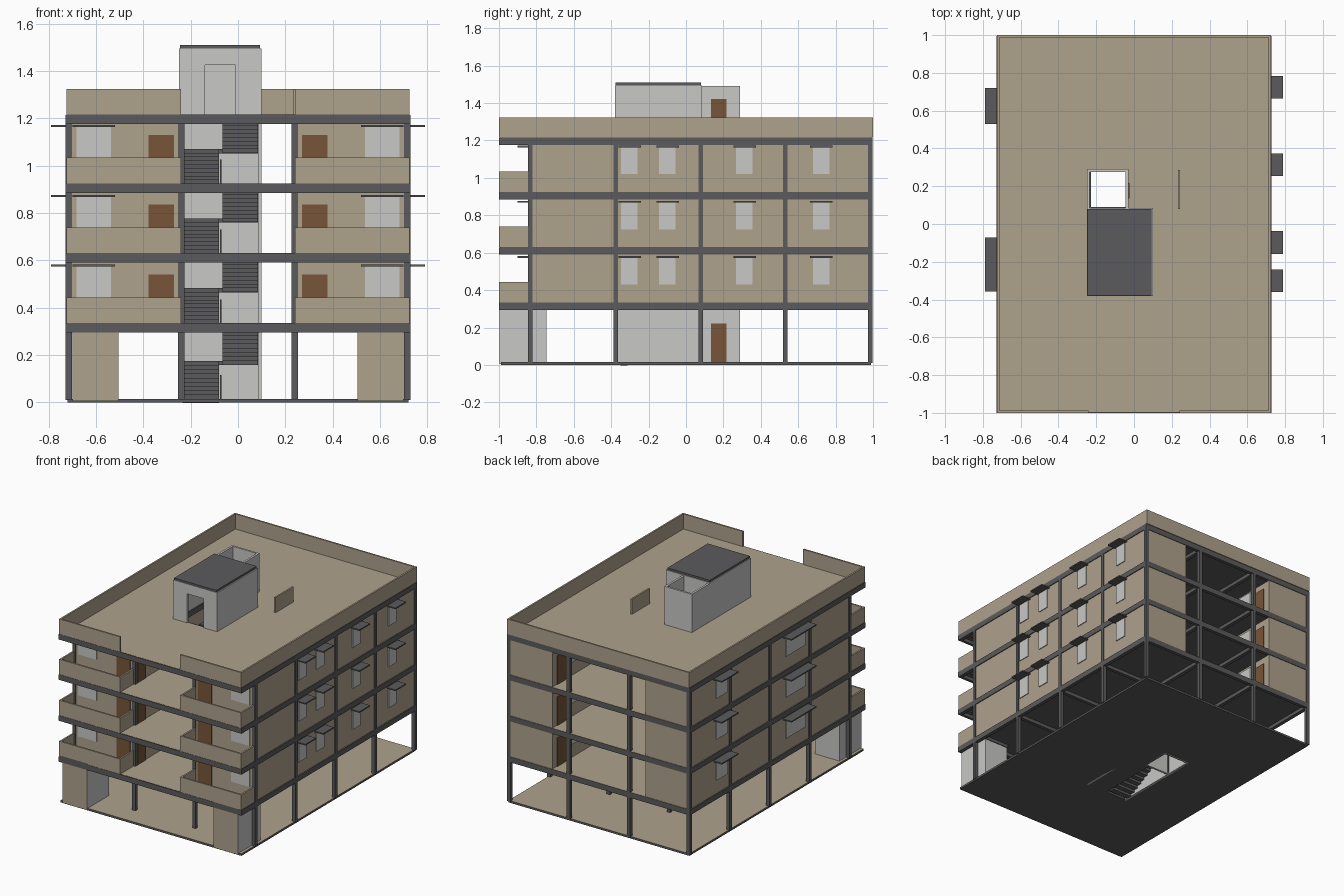
import bpy, bmesh

old = bpy.data.objects.get("Cube")
if old:
    bpy.data.objects.remove(old, do_unlink=True)


def material(name, rgb):
    m = bpy.data.materials.new(name)
    m.use_nodes = True
    m.diffuse_color = (*rgb, 1)
    m.node_tree.nodes["Principled BSDF"].inputs["Base Color"].default_value = (*rgb, 1)
    return m


BEIGE = material("beige plaster", (0.43, 0.36, 0.265))
DARK = material("dark grey concrete", (0.105, 0.105, 0.11))
LIGHT = material("light grey", (0.58, 0.58, 0.57))
BROWN = material("brown wood", (0.185, 0.09, 0.04))


def part(name, boxes, mat, second=None, rule=None):
    """One object from boxes (x0, x1, y0, y1, z0, z1); rule(normal) picks the second material."""
    bm = bmesh.new()
    for b in boxes:
        verts = bmesh.ops.create_cube(bm, size=1)["verts"]
        for v in verts:
            for i in range(3):
                lo, hi = sorted(b[2 * i:2 * i + 2])
                v.co[i] = lo if v.co[i] < 0 else hi
    bm.normal_update()
    if rule:
        for f in bm.faces:
            f.material_index = int(rule(f.normal))
    mesh = bpy.data.meshes.new(name)
    bm.to_mesh(mesh)
    bm.free()
    mesh.materials.append(mat)
    if second:
        mesh.materials.append(second)
    obj = bpy.data.objects.new(name, mesh)
    bpy.context.collection.objects.link(obj)
    return obj


def both(boxes):
    """Boxes plus their mirror images across x."""
    return boxes + [(-b[1], -b[0], *b[2:]) for b in boxes]


def facing_up(n):
    return n.z > 0.5


W = 0.725                                # half width
FLOORS = [0.015, 0.335, 0.63, 0.925]     # floor surfaces
ROOF = 1.215
LEVELS = FLOORS + [ROOF]
BEAM = 0.04
ROWS = [-0.832, -0.375, 0.078, 0.53, 0.984]
COLS = [-0.715, -0.24, 0.24, 0.715]
STORIES = list(zip(FLOORS[1:], FLOORS[2:] + [ROOF]))


# Floors with stair and lift openings
def slab(z0, z1, hole_right, w, front, back):
    return [(-w, w, front, -0.375, z0, z1),
            (-w, -0.24, -0.375, 0.28, z0, z1),
            (hole_right, w, -0.375, 0.08, z0, z1),
            (-0.04, w, 0.08, 0.28, z0, z1),
            (-w, w, 0.28, back, z0, z1)]


part("base_slab", slab(0, FLOORS[0], -0.07, 0.72, -0.99, 0.99), DARK, BEIGE, facing_up)
for i, z in enumerate(LEVELS[1:], 1):
    part(f"floor_slab_{i}", slab(z - 0.015, z, 0.09, W, -0.995, 0.995), DARK, BEIGE, facing_up)

# Beam grid and columns
beams = []
for z in LEVELS[1:]:
    lo, hi = z - BEAM, z - 0.001
    for y in ROWS:
        beams.append((-W, W, y - 0.012, y + 0.012, lo, hi))
    beams.append((-W - 0.003, W + 0.003, -1, -0.98, lo, hi))
    for x in COLS:
        beams.append((x - 0.013, x + 0.013, -0.998, 0.996, lo, hi))
part("beams", beams, DARK)
part("columns", [(x - 0.013, x + 0.013, y - 0.012, y + 0.012, 0.01, ROOF - 0.01)
                 for x in COLS for y in ROWS], DARK)

# Apartment walls
walls = []
for lo, hi in STORIES:
    z = (lo, hi - BEAM)
    walls += both([(0.707, 0.722, -0.83, 0.985, *z),
                   (0.24, 0.722, -0.838, -0.823, *z),
                   (0.37, 0.722, 0.977, 0.992, *z),
                   (0.234, 0.246, -0.83, 0.53, *z),
                   (0.24, 0.382, 0.524, 0.536, *z),
                   (0.37, 0.382, 0.53, 0.985, *z)])
part("apartment_walls", walls, BEIGE)

# Balcony and roof parapets
T, H = 0.012, 0.109
balconies = []
for z in FLOORS[1:]:
    balconies += both([(0.24, W, -1, -1 + T, z, z + H),
                       (W - T, W, -1, -0.845, z, z + H),
                       (0.24, 0.24 + T, -1, -0.838, z, z + H)])
part("balcony_parapets", balconies, BEIGE)
part("roof_parapet", both([(0.24, W, -1, -1 + T, ROOF, ROOF + H),
                           (W - T, W, -1, 1, ROOF, ROOF + H)])
     + [(-W, W, 1 - T, 1, ROOF, ROOF + H),
        (0.232, 0.244, 0.08, 0.285, ROOF, ROOF + H)], BEIGE)

# Windows, doors and awnings
P = 0.006
windows, doors, awnings = [], [], []
for z, top in STORIES:
    wz = (z + 0.095, z + 0.238)
    az = (z + 0.238, z + 0.247)
    # front wall
    windows += both([(0.537, 0.683, -0.838 - P, -0.838, *wz)])
    awnings += both([(0.52, 0.70, -0.9, -0.838, *az)])
    doors += both([(0.27, 0.378, -0.838 - P, -0.838, z, z + 0.205)])
    # left side
    for y in (-0.303, -0.1, 0.312, 0.722):
        windows.append((0.722, 0.722 + P, y - 0.044, y + 0.044, *wz))
        awnings.append((0.72, 0.79, y - 0.058, y + 0.062, *az))
    # right side
    for y, half in ((-0.215, 0.143), (0.625, 0.095)):
        windows.append((-0.722 - P, -0.722, y - half + 0.03, y + half - 0.03, *wz))
        awnings.append((-0.79, -0.72, y - half, y + half, *az))
    # corridor walls
    doors += both([(0.234 - P, 0.234, -0.81, -0.72, z, z + 0.205),
                   (0.37 - P, 0.37, 0.85, 0.94, z, z + 0.205)])
    windows += both([(0.37 - P, 0.37, 0.66, 0.8, *wz)])
part("windows", windows, LIGHT)
part("doors", doors, BROWN)
part("awnings", awnings, DARK)

# Stair tower and lift shaft
TOP = 1.495
part("stair_tower", [(-0.25, -0.235, -0.38, 0.085, 0, TOP),
                     (0.086, 0.1, -0.38, 0.085, 0, TOP),
                     (-0.24, 0.09, 0.07, 0.085, 0, TOP),
                     (-0.24, -0.14, -0.38, -0.366, ROOF, TOP),
                     (-0.01, 0.09, -0.38, -0.366, ROOF, TOP),
                     (-0.14, -0.01, -0.38, -0.366, 1.425, TOP)], LIGHT)
part("tower_roof", [(-0.245, 0.092, -0.378, 0.08, TOP, TOP + 0.015)], DARK)
part("lift_shaft", [(-0.25, -0.235, 0.08, 0.29, 0, TOP - 0.005),
                    (-0.045, -0.03, 0.08, 0.29, 0, TOP - 0.005),
                    (-0.24, -0.04, 0.276, 0.29, 0, TOP - 0.005)], LIGHT)
part("lift_doors", [(-0.03, -0.03 + P, 0.135, 0.217, z, z + 0.207) for z in LEVELS], BROWN)

# Stairs: up to a rear landing, then back to the front
N = 9
steps, rails = [], []
for lo, hi in zip(LEVELS, LEVELS[1:]):
    rise = (hi - lo) / (2 * N)
    run = 0.31 / N
    mid = (lo + hi) / 2
    for i in range(N):
        y = -0.35 + i * run
        z = lo + (i + 1) * rise
        steps.append((-0.235, -0.08, y, y + run + 0.004, z - 2 * rise, z))
        y = -0.04 - (i + 1) * run
        z = mid + (i + 1) * rise
        steps.append((-0.065, 0.085, y, y + run + 0.004, z - 2 * rise, z))
    steps.append((-0.235, 0.085, -0.04, 0.07, mid - 0.018, mid))
    rails.append((-0.077, -0.069, -0.352, -0.344, lo, lo + 0.1))
part("stairs", steps, DARK)
part("stair_posts", rails, DARK)

# Ground-floor store rooms with dark caps
part("store_rooms", both([(0.505, 0.70, -0.998, -0.745, 0.005, 0.30)]),
     LIGHT, BEIGE, lambda n: n.y < -0.5)
part("store_caps", both([(0.50, 0.705, -1, -0.74, 0.297, 0.342)]), DARK)
